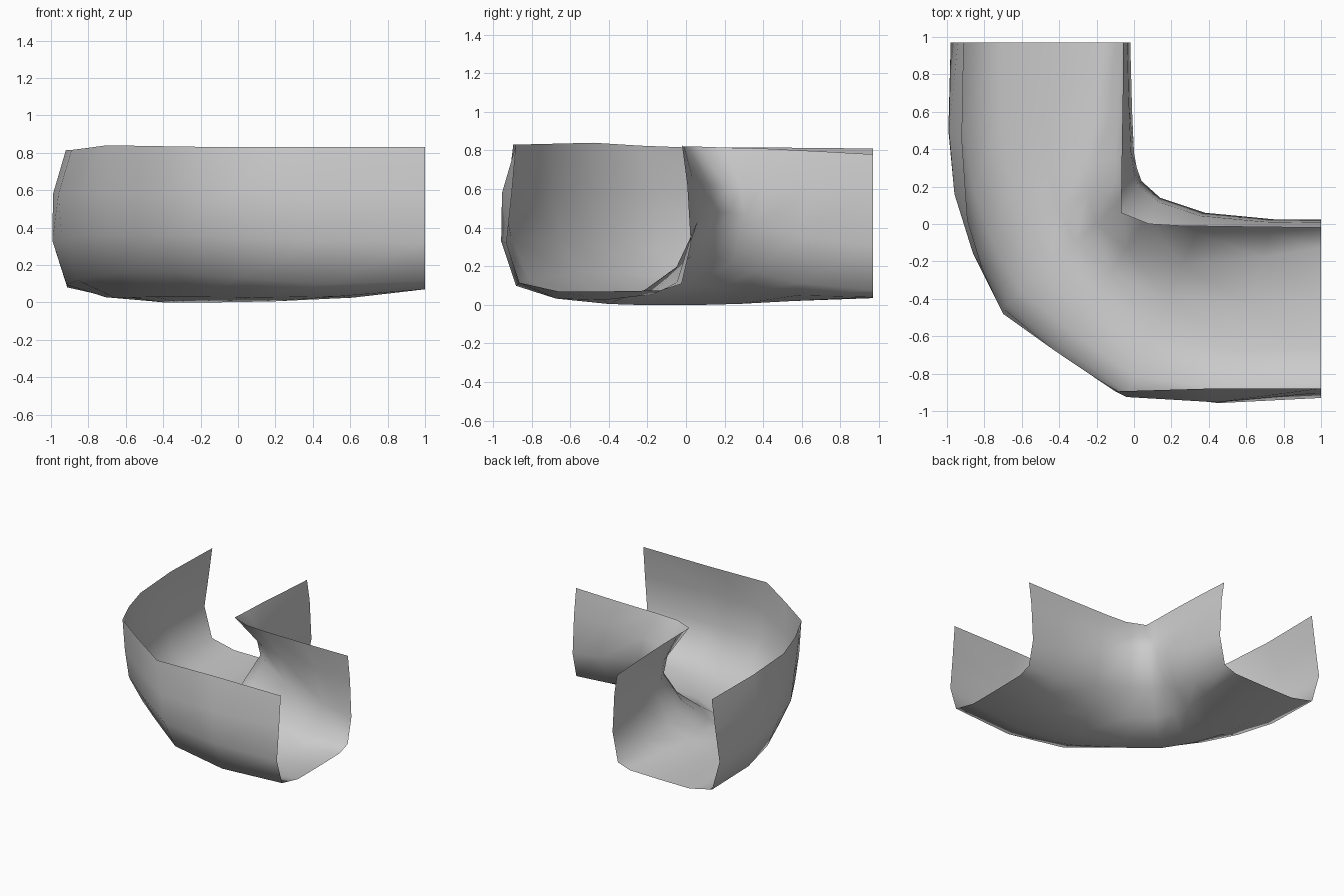
import bpy, bmesh
from mathutils import Vector

if "Cube" in bpy.data.objects:
    bpy.data.objects.remove(bpy.data.objects["Cube"])

# Stations around the bend, from the +x mouth to the +y mouth:
# outer rim, outer bulge, inner bulge, inner rim (x, y each), floor z, outer/inner rim z, bend amount
stations = [
    ((1, -.88), (1, -.93), (1, .025), (1, -.02), .07, .83, .825, 0),
    ((.4, -.88), (.45, -.965), (.75, .025), (.6, -.015), .025, .83, .82, .25),
    ((-.1, -.895), (-.04, -.925), (.38, .06), (.25, -.01), .005, .83, .82, .7),
    ((-.42, -.68), (-.41, -.68), (.14, .14), (.08, 0), 0, .835, .82, 1),
    ((-.7, -.48), (-.7, -.45), (.04, .23), (-.07, .06), 0, .84, .82, 1),
    ((-.81, -.24), (-.86, -.16), (.015, .3), (-.068, .2), 0, .825, .815, .85),
    ((-.89, .02), (-.96, .16), (0, .38), (-.065, .4), .005, .815, .81, .6),
    ((-.92, .45), (-1, .5), (-.01, .6), (-.06, .7), .02, .815, .795, .25),
    ((-.91, .97), (-.98, .97), (-.02, .97), (-.06, .97), .035, .81, .78, 0),
]


def mix(a, b, t):
    return a + (b - a) * t


def section(ro, mo, mi, ri, zf, zo, zi, bend):
    """U-shaped cross-section, listed from outer rim to inner rim."""
    ro, mo, mi, ri = map(Vector, (ro, mo, mi, ri))
    pts = [(ro, zo), (mix(ro, mo, mix(.45, 1, min(1, bend * 3))), .58),
           (mix(mi, mo, mix(1, .97, bend)), mix(.32, .36, bend))]
    # floor: (fraction from inner to outer wall, height above floor), straight and bent
    for t0, h0, t1, h1 in [(.93, .045, .87, .16), (.72, 0, .66, .03), (.45, 0, .48, .0),
                           (.16, .005, .33, .1), (.05, .04, .14, .25)]:
        pts.append((mix(mi, mo, mix(t0, t1, bend)), zf + mix(h0, h1, bend)))
    pts += [(mi, mix(.31, .48, bend)), (mix(ri, mi, mix(.6, .85, bend)), .62), (ri, zi)]
    return [(p.x, p.y, z) for p, z in pts]


# Open curved channel: one sheet lofted through the sections
bm = bmesh.new()
rows = [[bm.verts.new(p) for p in section(*s)] for s in stations]
for a, b in zip(rows, rows[1:]):
    for i in range(len(a) - 1):
        bm.faces.new((a[i], b[i], b[i + 1], a[i + 1]))
bmesh.ops.recalc_face_normals(bm, faces=bm.faces)
for f in bm.faces:
    f.smooth = True
mesh = bpy.data.meshes.new("curved_channel")
bm.to_mesh(mesh)
bm.free()
channel = bpy.data.objects.new("curved_channel", mesh)
bpy.context.collection.objects.link(channel)
